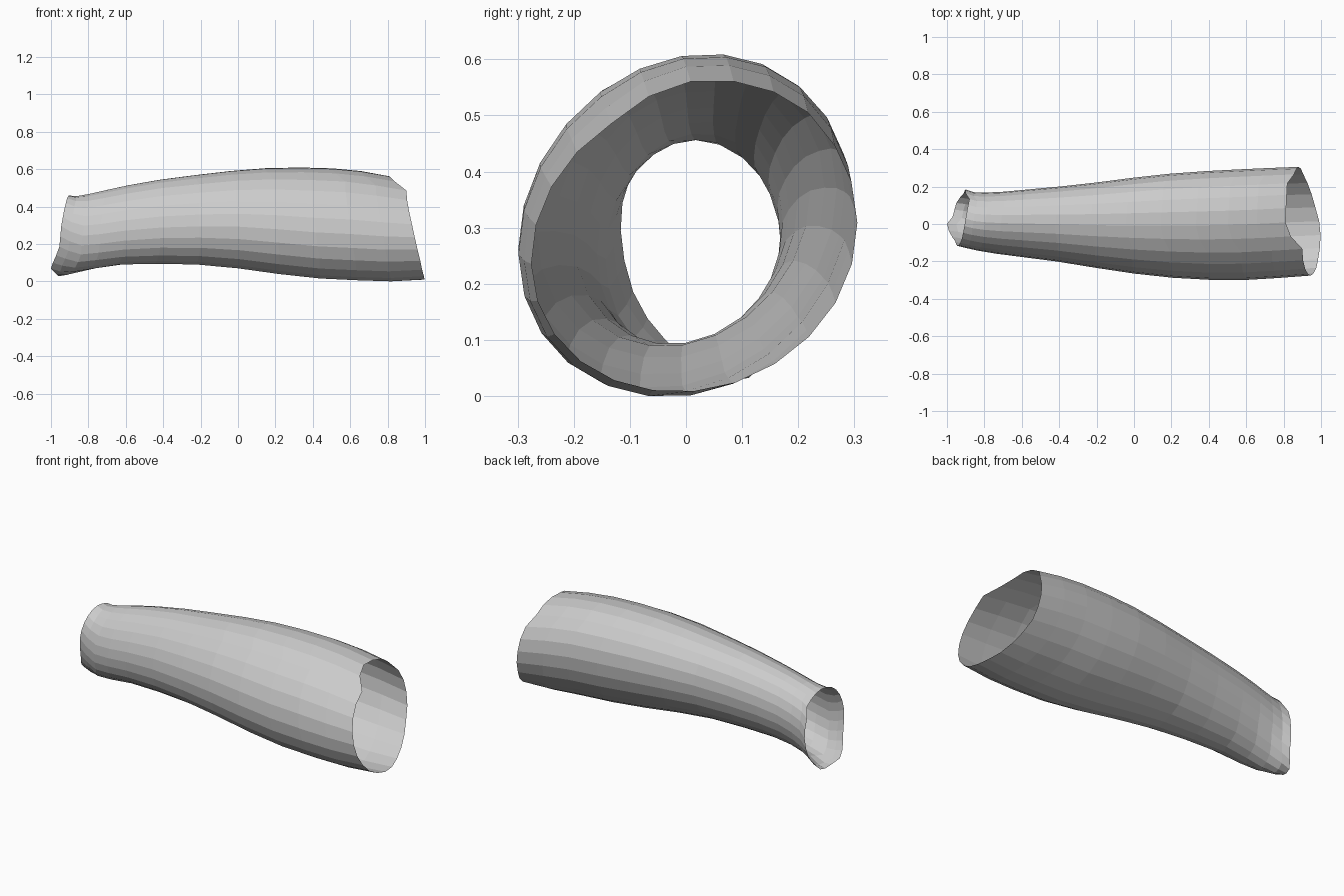
import bpy, math

SIDES = 24

# Cross-sections: x, y min, y max, z min, z max, skew
SECTIONS = [
    (-1.00, -0.110, 0.190, 0.045, 0.475, -0.25),
    (-0.95, -0.115, 0.188, 0.028, 0.468, -0.25),
    (-0.90, -0.128, 0.185, 0.040, 0.463, -0.10),
    (-0.85, -0.140, 0.168, 0.054, 0.460, 0.05),
    (-0.75, -0.157, 0.168, 0.075, 0.482, 0.12),
    (-0.65, -0.170, 0.177, 0.092, 0.508, 0.14),
    (-0.40, -0.202, 0.200, 0.097, 0.552, 0.14),
    (-0.20, -0.235, 0.222, 0.092, 0.577, 0.15),
    (0.00, -0.265, 0.248, 0.072, 0.600, 0.15),
    (0.20, -0.287, 0.270, 0.044, 0.614, 0.16),
    (0.40, -0.299, 0.284, 0.020, 0.614, 0.17),
    (0.60, -0.299, 0.294, 0.010, 0.605, 0.17),
    (0.80, -0.287, 0.303, 0.002, 0.570, 0.15),
    (0.90, -0.280, 0.306, 0.003, 0.545, 0.13),
    (1.00, -0.270, 0.300, 0.012, 0.530, 0.12),
]

# Uneven cut lines: angle in degrees, x of the rim
WRIST_CUT = [(0, -0.90), (30, -0.90), (45, -0.88), (90, -0.90), (135, -0.92),
             (180, -0.945), (210, -0.955), (240, -0.99), (255, -1.0),
             (270, -0.97), (300, -0.95), (330, -0.91), (360, -0.90)]
ELBOW_CUT = [(0, 0.88), (28, 0.86), (45, 0.82), (90, 0.81), (100, 0.815),
             (118, 0.90), (140, 0.905), (180, 0.945), (210, 0.975),
             (250, 1.0), (270, 0.99), (300, 0.95), (330, 0.905), (360, 0.88)]
# Fraction of the length at each ring
RINGS = [0, 0.025, 0.06, 0.11, 0.18, 0.28, 0.39, 0.5, 0.61, 0.72, 0.82, 0.91, 1]


def lookup(table, k):
    """Linear interpolation in a table sorted by its first column."""
    k = min(max(k, table[0][0]), table[-1][0])
    for a, b in zip(table, table[1:]):
        if k <= b[0]:
            f = (k - a[0]) / (b[0] - a[0])
            return [p + (q - p) * f for p, q in zip(a[1:], b[1:])]


def surface_point(x, t):
    y0, y1, z0, z1, skew = lookup(SECTIONS, x)
    return (x,
            (y0 + y1) / 2 + (y1 - y0) / 2 * math.cos(t),
            (z0 + z1) / 2 + (z1 - z0) / 2 * math.sin(t + skew))


# Open forearm sleeve, a single sheet of flat faces
verts, faces = [], []
for u in RINGS:
    for i in range(SIDES):
        deg = 360 * i / SIDES
        a, b = lookup(WRIST_CUT, deg)[0], lookup(ELBOW_CUT, deg)[0]
        verts.append(surface_point(a + (b - a) * u, math.radians(deg)))
for r in range(len(RINGS) - 1):
    for i in range(SIDES):
        j = (i + 1) % SIDES
        p, q = r * SIDES, (r + 1) * SIDES
        faces.append((p + i, p + j, q + j, q + i))

mesh = bpy.data.meshes.new("forearm_sleeve")
mesh.from_pydata(verts, [], faces)
mesh.update()
# Rest the lowest point on the ground
low = min(v.co.z for v in mesh.vertices)
for v in mesh.vertices:
    v.co.z -= low
sleeve = bpy.data.objects.new("forearm_sleeve", mesh)
bpy.context.collection.objects.link(sleeve)

# Faces point outward
import bmesh
bm = bmesh.new()
bm.from_mesh(mesh)
mid = bm.faces[:][SIDES * 6 + 6]
if mid.normal.z < 0:
    bmesh.ops.reverse_faces(bm, faces=bm.faces[:])
bm.to_mesh(mesh)
bm.free()
